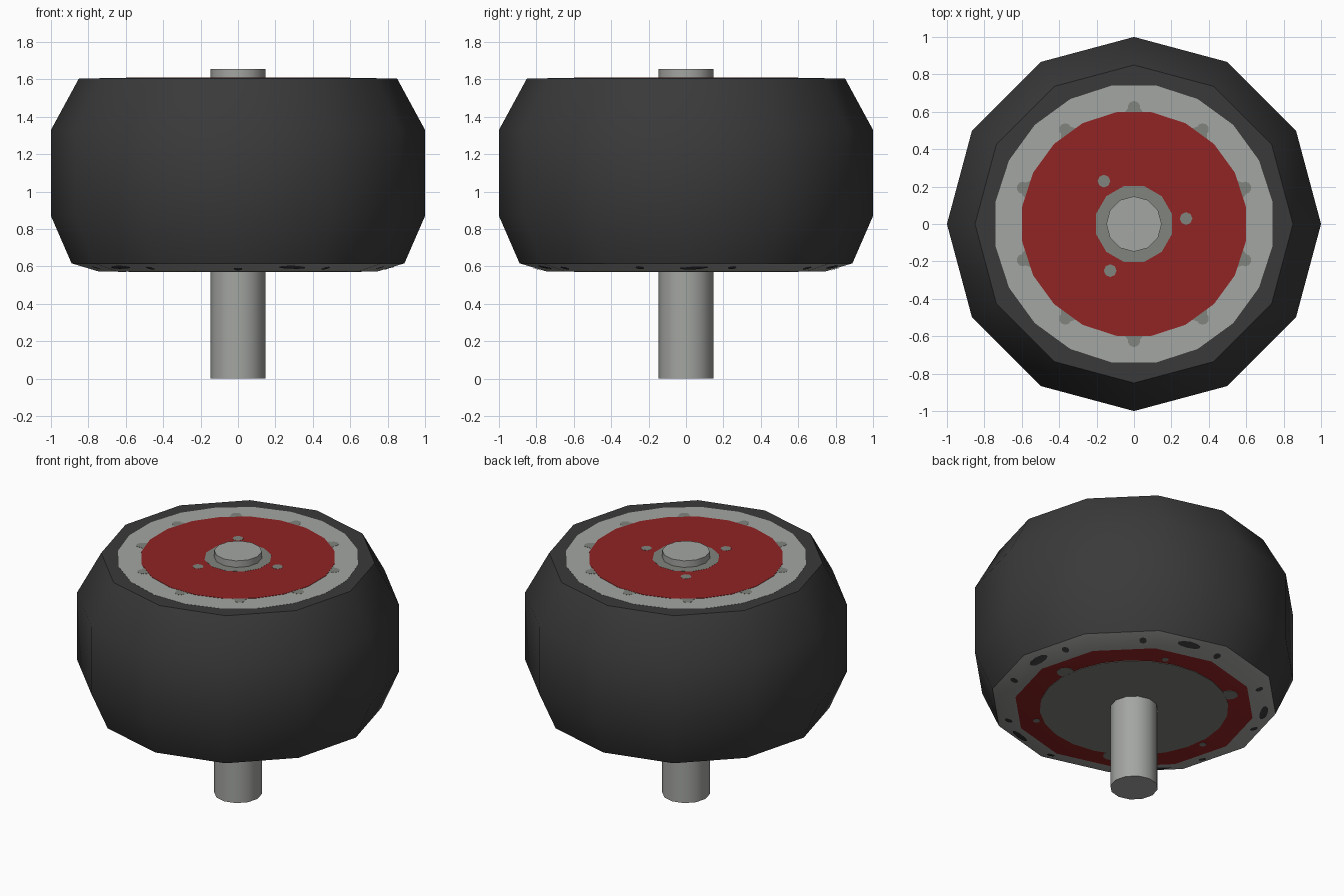
import bpy, bmesh, math
from mathutils import Matrix

if "Cube" in bpy.data.objects:
    bpy.data.objects.remove(bpy.data.objects["Cube"])

def material(name, rgb):
    m = bpy.data.materials.new(name)
    m.diffuse_color = (*rgb, 1)
    m.use_nodes = True
    m.node_tree.nodes["Principled BSDF"].inputs["Base Color"].default_value = m.diffuse_color
    return m

BLACK = material("rubber black", (0.042, 0.042, 0.042))
RED = material("red paint", (0.285, 0.017, 0.017))
LIGHT = material("light metal", (0.37, 0.38, 0.36))
MID = material("mid metal", (0.22, 0.23, 0.205))

def finish(name, bm, mats, angle=40):
    me = bpy.data.meshes.new(name)
    bm.to_mesh(me)
    bm.free()
    for m in mats:
        me.materials.append(m)
    for p in me.polygons:
        p.use_smooth = True
    me.set_sharp_from_angle(angle=math.radians(angle))
    ob = bpy.data.objects.new(name, me)
    bpy.context.collection.objects.link(ob)
    return ob

def polar(r, deg):
    a = math.radians(deg)
    return r * math.cos(a), r * math.sin(a)

def discs(name, mat, sides, z0, z1, items, turn=0):
    """Upright prisms; items are (radius, distance from axis, angle)."""
    bm = bmesh.new()
    for rad, dist, deg in items:
        x, y = polar(dist, deg)
        mtx = Matrix.Translation((x, y, (z0 + z1) / 2)) @ Matrix.Rotation(math.radians(turn), 4, 'Z')
        bmesh.ops.create_cone(bm, cap_ends=True, segments=sides, radius1=rad,
                              radius2=rad, depth=z1 - z0, matrix=mtx)
    return finish(name, bm, [mat])

# Tyre body: twelve-sided revolved profile, lower bevel is metal, underside red
R0, Z0, R1, Z1 = 0.745, 0.573, 0.89, 0.617
profile = [(R0, Z0), (R1, Z1), (1.0, 0.87), (1.0, 1.33), (0.85, 1.606)]
bm = bmesh.new()
rings = [[bm.verts.new((*polar(r, 30 * i), z)) for i in range(12)] for r, z in profile]
for k in range(len(rings) - 1):
    for i in range(12):
        j = (i + 1) % 12
        f = bm.faces.new((rings[k][i], rings[k][j], rings[k + 1][j], rings[k + 1][i]))
        f.material_index = 1 if k == 0 else 0
bm.faces.new(rings[-1])
bm.faces.new(rings[0][::-1]).material_index = 2
finish("tyre", bm, [BLACK, LIGHT, RED])

# Axle
discs("axle", LIGHT, 12, 0.0, 1.655, [(0.148, 0, 0)])

# Top painted rings, each a little above the last
TEN = [90 + 36 * k for k in range(10)]
THREE = (6, 125, 243)
discs("top_rim", LIGHT, 20, 1.603, 1.607, [(0.75, 0, 0)], 9)
discs("top_lugs", MID, 10, 1.603, 1.608,
      [(0.033, 0.625, a) for a in TEN] + [(0.055, 0.575, a) for a in TEN])
discs("top_red_disc", RED, 20, 1.603, 1.609, [(0.605, 0, 0)], 9)
discs("top_hub", MID, 12, 1.603, 1.61, [(0.21, 0, 0)], 15)
discs("top_bolts", MID, 8, 1.603, 1.61, [(0.034, 0.28, a) for a in THREE])

# Underside plates
discs("lower_hub_plate", MID, 24, 0.570, 0.575, [(0.585, 0, 0)])
discs("lower_lugs", MID, 10, 0.571, 0.575, [(0.055, 0.61, a) for a in THREE])
discs("lower_bolts", MID, 8, 0.571, 0.575, [(0.022, 0.625, a + 62) for a in THREE])

# Dark spots and slots laid on the lower bevel
def bevel_point(r, deg):
    off = (deg % 30) - 15
    rho = r * math.cos(math.radians(off)) / math.cos(math.radians(15))
    z = Z0 + (rho - R0) / (R1 - R0) * (Z1 - Z0)
    return (*polar(r, deg), z - 0.004)

def bevel_spots(name, r, half_r, half_deg, angles):
    bm = bmesh.new()
    for a in angles:
        mid = bm.verts.new(bevel_point(r, a))
        rim = []
        for k in range(10):
            c, s = polar(1, 36 * k)
            rim.append(bm.verts.new(bevel_point(r + half_r * c, a + half_deg * s)))
        for k in range(10):
            bm.faces.new((mid, rim[(k + 1) % 10], rim[k]))
    finish(name, bm, [BLACK])

bevel_spots("bevel_bolts", 0.80, 0.024, 1.7, TEN)
bevel_spots("bevel_slots", 0.81, 0.026, 5.5, [75 + 72 * k for k in range(5)])
